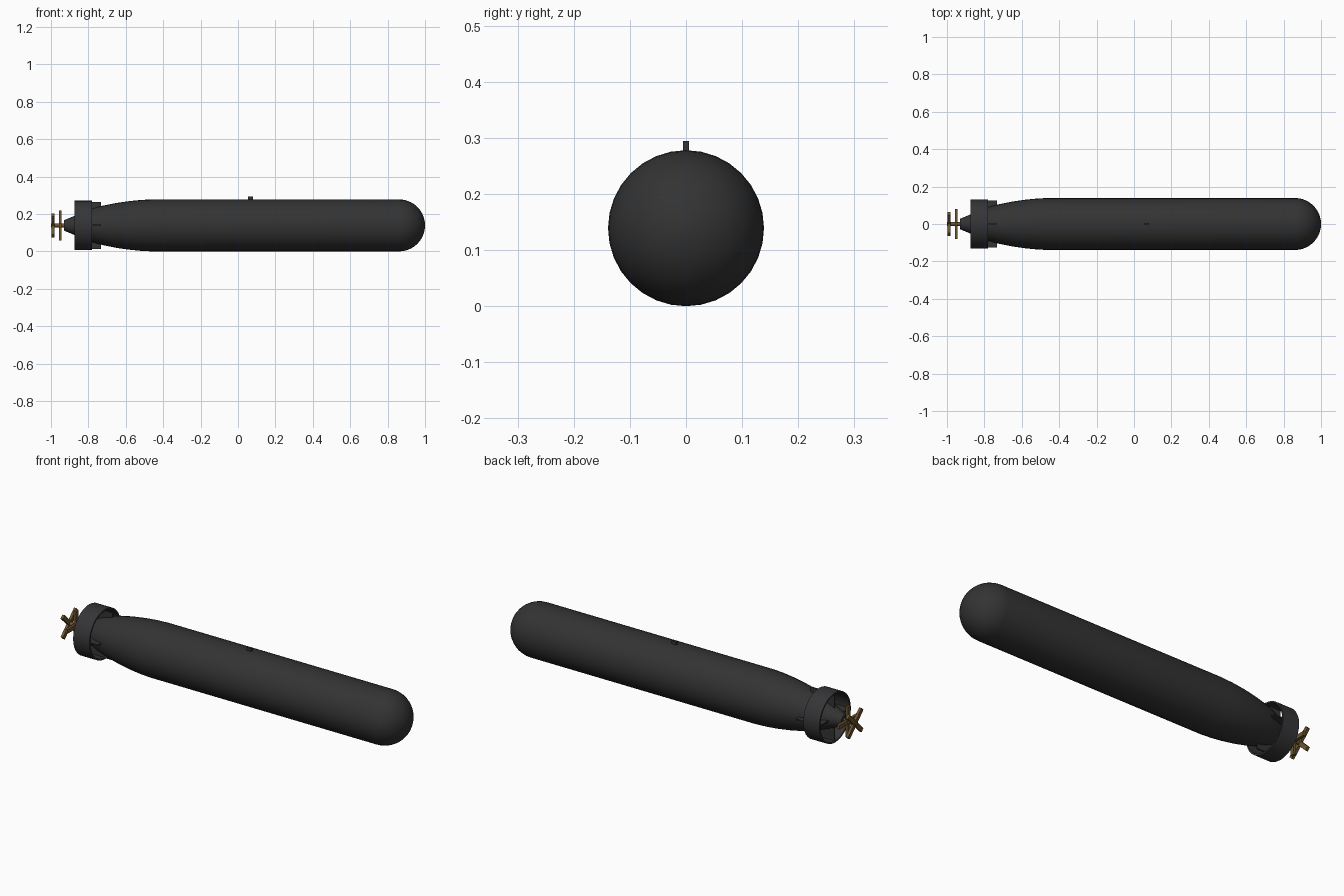
import bpy, bmesh
from math import sin, cos, pi, radians
from mathutils import Matrix, Vector

cube = bpy.data.objects.get("Cube")
if cube:
    bpy.data.objects.remove(cube, do_unlink=True)

AXIS = 0.139  # height of the centre line


def material(name, colour):
    m = bpy.data.materials.new(name)
    m.use_nodes = True
    m.diffuse_color = (*colour, 1)
    bsdf = m.node_tree.nodes["Principled BSDF"]
    bsdf.inputs["Base Color"].default_value = (*colour, 1)
    bsdf.inputs["Roughness"].default_value = 0.6
    return m


BLACK = material("matte black", (0.033, 0.033, 0.033))
GREY = material("dark grey", (0.036, 0.036, 0.039))
BRASS = material("dark brass", (0.15, 0.09, 0.03))


def finish(name, bm, mat, smooth=False):
    bmesh.ops.recalc_face_normals(bm, faces=bm.faces)
    mesh = bpy.data.meshes.new(name)
    bm.to_mesh(mesh)
    bm.free()
    mesh.materials.append(mat)
    ob = bpy.data.objects.new(name, mesh)
    bpy.context.collection.objects.link(ob)
    ob.location.z = AXIS
    if smooth:
        bpy.ops.object.select_all(action="DESELECT")
        ob.select_set(True)
        bpy.context.view_layer.objects.active = ob
        bpy.ops.object.shade_smooth_by_angle(angle=radians(35))
    return ob


def lathe(name, profile, mat, sides=32, closed=False):
    """Revolve (x, radius) points about the long axis."""
    bm = bmesh.new()
    rings = []
    for x, r in profile:
        rings.append([bm.verts.new((x, r * cos(2 * pi * i / sides), r * sin(2 * pi * i / sides)))
                      for i in range(sides)])
    pairs = list(zip(rings, rings[1:]))
    if closed:
        pairs.append((rings[-1], rings[0]))
    else:
        bm.faces.new(rings[0])
        bm.faces.new(rings[-1])
    for a, b in pairs:
        for i in range(sides):
            j = (i + 1) % sides
            bm.faces.new((a[i], a[j], b[j], b[i]))
    return finish(name, bm, mat, smooth=True)


def boxes_around(name, size, centre, mat, count=4, offset=0.0, pitch=0.0):
    """Copies of one box, spaced evenly about the long axis."""
    bm = bmesh.new()
    for i in range(count):
        turn = Matrix.Rotation(offset + 2 * pi * i / count, 4, "X")
        place = turn @ Matrix.Translation(centre) @ Matrix.Rotation(pitch, 4, "Z")
        bmesh.ops.create_cube(bm, size=1, matrix=place @ Matrix.Diagonal((*size, 1)))
    return finish(name, bm, mat)


# Hull: tapered tail, straight middle, rounded nose
R = 0.139
tail = [(-0.93, 0.028), (-0.87, 0.053), (-0.78, 0.09), (-0.72, 0.106),
        (-0.65, 0.12), (-0.58, 0.13), (-0.52, 0.136), (-0.46, R)]
nose = [(1 - R + R * sin(a), R * cos(a)) for a in (k * pi / 20 for k in range(10))]
nose.append((1.0, 0.008))
lathe("hull", tail + nose, BLACK)

# Shroud ring around the tail
lathe("shroud_ring", [(-0.875, 0.132), (-0.78, 0.132), (-0.78, 0.124), (-0.875, 0.124)],
      GREY, closed=True)

# Tail fins joining hull and shroud
boxes_around("tail_fins", (0.14, 0.007, 0.085), Vector((-0.803, 0, 0.083)), BLACK)

# Propeller shaft and two four-bladed propellers
lathe("propeller_shaft", [(-1.0, 0.011), (-0.92, 0.011)], BRASS, sides=16)
for name, x, offset in (("front_propeller", -0.95, 0), ("rear_propeller", -0.989, pi / 4)):
    boxes_around(name, (0.014, 0.022, 0.08), Vector((x, 0, 0.04)), BRASS, offset=offset)

# Small guide lug on top
boxes_around("guide_lug", (0.026, 0.011, 0.03), Vector((0.067, 0, 0.14)), BLACK, count=1)
